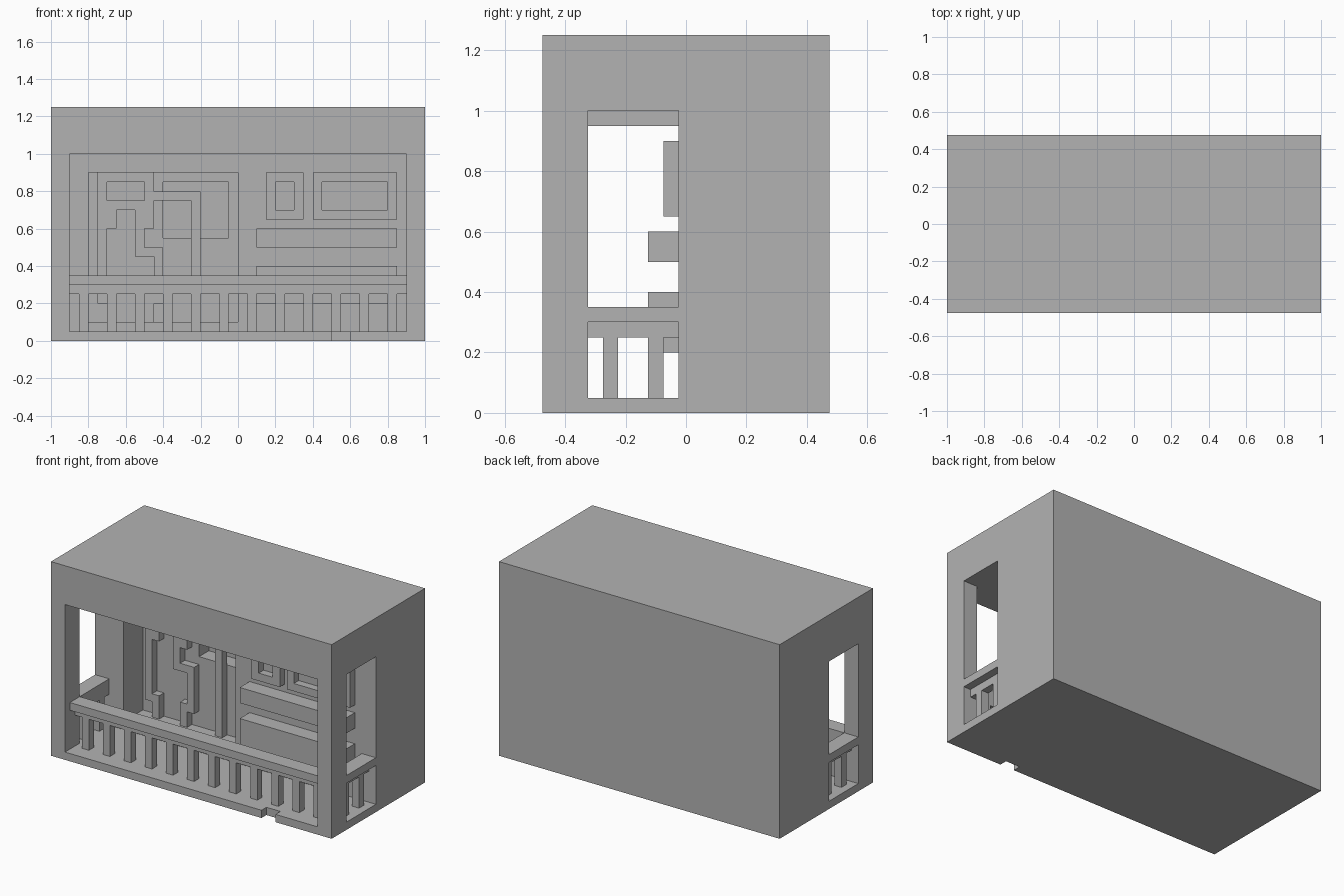
import bpy
import bmesh

default_cube = bpy.data.objects.get("Cube")
if default_cube:
    bpy.data.objects.remove(default_cube, do_unlink=True)

UNIT = 0.05      # every part sits on this grid
FRONT = -0.475   # depth of the front face, where grid depth is zero

grey = bpy.data.materials.new("plain grey")
grey.use_nodes = True
colour = (0.45, 0.45, 0.45, 1)
grey.diffuse_color = colour
for node in grey.node_tree.nodes:
    if node.type == 'BSDF_PRINCIPLED':
        node.inputs["Base Color"].default_value = colour


def prism(name, outline, depth):
    """Extrude an outline of (x, z) grid points between two grid depths."""
    near, far = depth
    bm = bmesh.new()
    verts = [bm.verts.new((x * UNIT, FRONT + near * UNIT, z * UNIT)) for x, z in outline]
    face = bm.faces.new(verts)
    result = bmesh.ops.extrude_face_region(bm, geom=[face])
    moved = [g for g in result["geom"] if isinstance(g, bmesh.types.BMVert)]
    bmesh.ops.translate(bm, verts=moved, vec=(0, (far - near) * UNIT, 0))
    bmesh.ops.recalc_face_normals(bm, faces=bm.faces)
    mesh = bpy.data.meshes.new(name)
    bm.to_mesh(mesh)
    bm.free()
    mesh.materials.append(grey)
    obj = bpy.data.objects.new(name, mesh)
    bpy.context.collection.objects.link(obj)
    return obj


def box(name, width, depth, height):
    """Box given by its grid ranges in x, y and z."""
    (left, right), (low, high) = width, height
    return prism(name, [(left, low), (right, low), (right, high), (left, high)], depth)


def cut(target, width, depth, height):
    """Remove a box from the target for good."""
    cutter = box("cutter", width, depth, height)
    cutter.hide_render = True
    modifier = target.modifiers.new("cut", 'BOOLEAN')
    modifier.operation = 'DIFFERENCE'
    modifier.solver = 'EXACT'
    modifier.object = cutter
    bpy.context.view_layer.objects.active = target
    bpy.ops.object.modifier_apply(modifier=modifier.name)
    bpy.data.objects.remove(cutter, do_unlink=True)


# Main block with the balcony, the deep alcove and its window niche
body = box("building_block", (-20, 20), (0, 19), (0, 25))
cut(body, (-18, 18), (-2, 9), (1, 20))
cut(body, (-16, 0), (8, 13), (2, 18))
cut(body, (-8, -1), (12, 15), (11, 17))

# Side openings above and below the side handrails
for width, top in (((-22, -17), 19), ((17, 22), 20)):
    cut(body, width, (3, 9), (7, top))
    cut(body, width, (3, 9), (1, 6))

# Drain notch in the front lip
cut(body, (10, 12), (-1, 1), (-1, 2))

# Front balustrade
box("front_handrail", (-18, 18), (1, 3), (6, 7))
box("front_lower_rail", (-18, 18), (2, 3), (5, 6))
for i in range(12):
    x = -17 + 3 * i
    box("front_baluster", (x, x + 1), (2, 3), (1, 5))

# Side balustrades
for side, x in (("right", -19), ("left", 18)):
    box(side + "_lower_rail", (x, x + 1), (3, 9), (5, 6))
    for y in (4, 7):
        box(side + "_baluster", (x, x + 1), (y, y + 1), (1, 5))

# Stepped relief standing in the alcove, with a rectangular opening
relief = prism("alcove_relief", [
    (-15, 18), (-9, 18), (-9, 16), (-4, 16), (-4, 2), (-5, 2), (-5, 15),
    (-9, 15), (-9, 12), (-10, 12), (-10, 10), (-8, 10), (-8, 4), (-9, 4),
    (-9, 2), (-10, 2), (-10, 5), (-9, 5), (-9, 9), (-11, 9), (-11, 14),
    (-13, 14), (-13, 12), (-14, 12), (-14, 5), (-13, 5), (-13, 2),
    (-14, 2), (-14, 4), (-15, 4)], (12, 13))
cut(relief, (-14, -10), (11, 14), (15, 17))

# Framed panels on the back wall
for name, left, right in (("small_frame", 3, 7), ("large_frame", 8, 17)):
    frame = box(name, (left, right), (8, 9), (13, 18))
    cut(frame, (left + 1, right - 1), (7, 10), (14, 17))

# Shelf and bench on the back wall
box("shelf", (2, 17), (7, 9), (10, 12))
box("bench", (2, 17), (7, 9), (4, 8))
